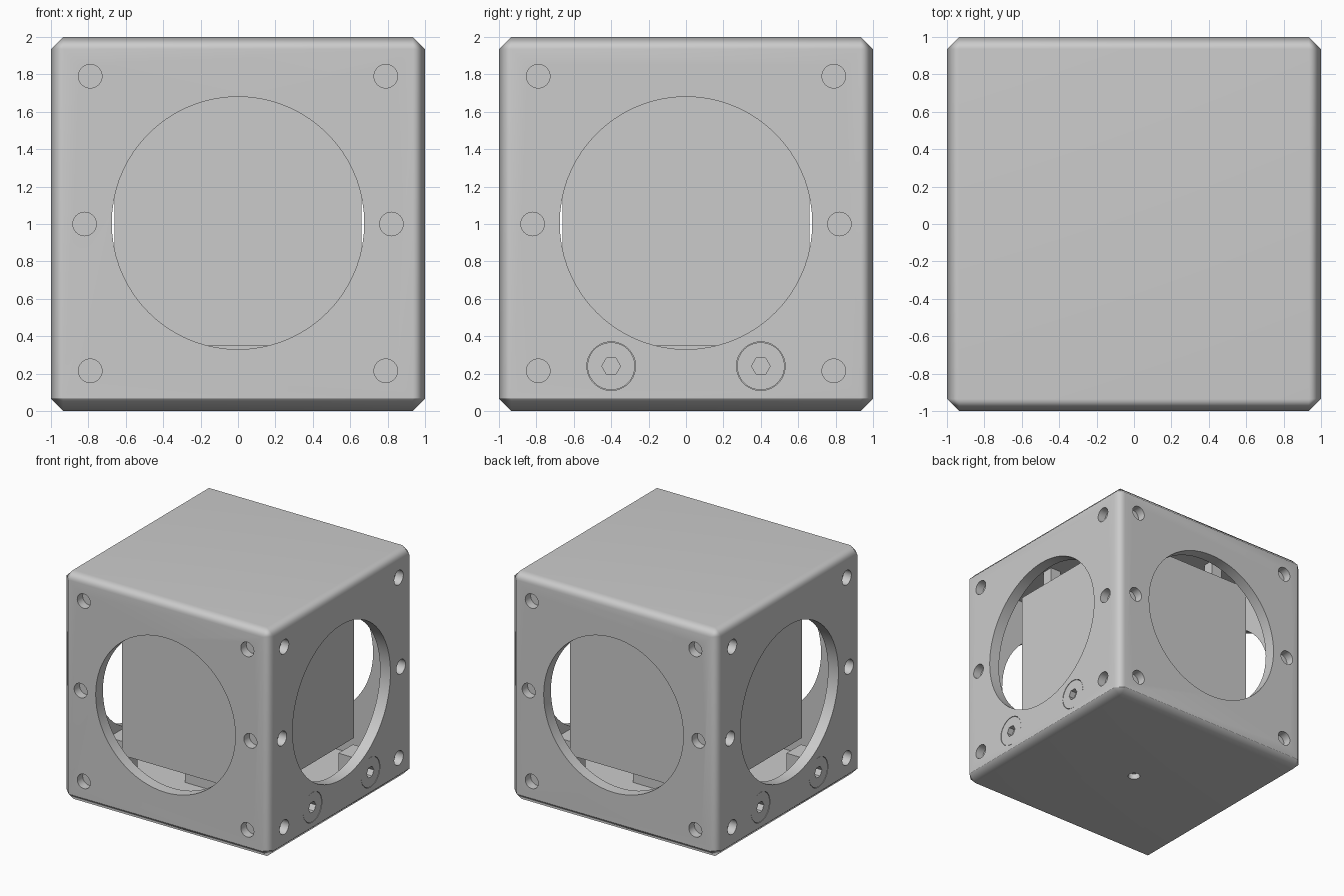
import bpy, bmesh, math
from mathutils import Matrix

if "Cube" in bpy.data.objects:
    bpy.data.objects.remove(bpy.data.objects["Cube"])

CH = 0.065      # edge chamfer
SEAM = 0.07     # height where shell meets base


def finish(name, bm):
    bmesh.ops.recalc_face_normals(bm, faces=bm.faces)
    me = bpy.data.meshes.new(name)
    bm.to_mesh(me)
    bm.free()
    ob = bpy.data.objects.new(name, me)
    bpy.context.collection.objects.link(ob)
    return ob


def box(name, lo, hi, chamfer=0, keep=None):
    """Box from corner to corner; edges passing keep(edge) are chamfered."""
    bm = bmesh.new()
    bmesh.ops.create_cube(bm, size=1)
    for v in bm.verts:
        v.co = [lo[i] if v.co[i] < 0 else hi[i] for i in range(3)]
    if chamfer:
        edges = [e for e in bm.edges if keep(e)]
        bmesh.ops.bevel(bm, geom=edges, offset=chamfer, segments=1,
                        affect='EDGES', profile=0.5)
    return finish(name, bm)


def add_rod(bm, side, across, z, r, near, far, n=32):
    """Cylinder pointing out of wall number `side` (0 = +x, then quarter turns)."""
    turn = Matrix.Rotation(side * math.pi / 2, 4, 'Z')
    move = Matrix.Translation(((near + far) / 2, across, z))
    bmesh.ops.create_cone(bm, cap_ends=True, segments=n, radius1=r, radius2=r,
                          depth=far - near,
                          matrix=turn @ move @ Matrix.Rotation(math.pi / 2, 4, 'Y'))


def rod(name, *args):
    bm = bmesh.new()
    add_rod(bm, *args)
    return finish(name, bm)


def cut(ob, cutter):
    m = ob.modifiers.new("cut", 'BOOLEAN')
    m.operation, m.solver, m.object = 'DIFFERENCE', 'MANIFOLD', cutter
    bpy.context.view_layer.update()
    dg = bpy.context.evaluated_depsgraph_get()
    me = bpy.data.meshes.new_from_object(ob.evaluated_get(dg))
    ob.modifiers.clear()
    ob.data = me
    bpy.data.objects.remove(cutter)


def smooth(ob, angle=50):
    bpy.ops.object.select_all(action='DESELECT')
    ob.select_set(True)
    bpy.context.view_layer.objects.active = ob
    bpy.ops.object.shade_smooth_by_angle(angle=math.radians(angle))
    m = ob.modifiers.new("weighted", 'WEIGHTED_NORMAL')
    m.keep_sharp = True


# outer shell, open underneath
shell = box("outer_shell", (-1, -1, SEAM), (1, 1, 2), CH,
            lambda e: max(v.co.z for v in e.verts) > 1)
cut(shell, box("cavity", (-0.9, -0.9, -0.1), (0.9, 0.9, 1.9)))

# big round window, six blind mounting holes per wall, screw seats left and right
holes = bmesh.new()
for side in range(4):
    add_rod(holes, side, 0, 1.005, 0.675, 0.8, 1.1, 72)
    for s in (-1, 1):
        for a, z in ((0.79, 0.215), (0.82, 1.0), (0.79, 1.79)):
            add_rod(holes, side, s * a, z, 0.063, 0.925, 1.1)
        if side % 2 == 0:
            add_rod(holes, side, s * 0.4, 0.24, 0.13, 0.93, 1.1, 48)
cut(shell, finish("wall_holes", holes))
smooth(shell)

# chamfered base plate with a central threaded hole
base = box("base_plate", (-1, -1, 0), (1, 1, SEAM), CH,
           lambda e: min(v.co.z for v in e.verts) < 0.01)
bm = bmesh.new()
bmesh.ops.create_cone(bm, cap_ends=True, segments=32, radius1=0.05, radius2=0.05,
                      depth=0.1)
cut(base, finish("base_hole", bm))
smooth(base)

# inner block on its pedestal
box("inner_block", (-0.66, -0.66, 0.35), (0.66, 0.66, 1.76))
box("pedestal", (-0.3, -0.3, SEAM), (0.3, 0.3, 0.35))

for side in (0, 2):
    d = 1 if side == 0 else -1
    for s in (-1, 1):
        # socket-head screw with hexagonal recess
        screw = rod("screw_head", side, s * 0.4, 0.24, 0.127, 0.93, 0.998, 48)
        cut(screw, rod("hex_socket", side, s * 0.4, 0.24, 0.05, 0.945, 1.1, 6))
        smooth(screw, 30)
        # upright tab on the base that takes the screw
        xs = sorted((d * 0.76, d * 0.9))
        box("screw_tab", (xs[0], s * 0.4 - 0.1, SEAM), (xs[1], s * 0.4 + 0.1, 0.38))

# small lugs between the inner block and the ceiling
for side in range(4):
    for s in (-1, 1):
        lug = box("ceiling_lug", (0.54, s * 0.36 - 0.05, 1.76), (0.64, s * 0.36 + 0.05, 1.9))
        lug.data.transform(Matrix.Rotation(side * math.pi / 2, 4, 'Z'))
